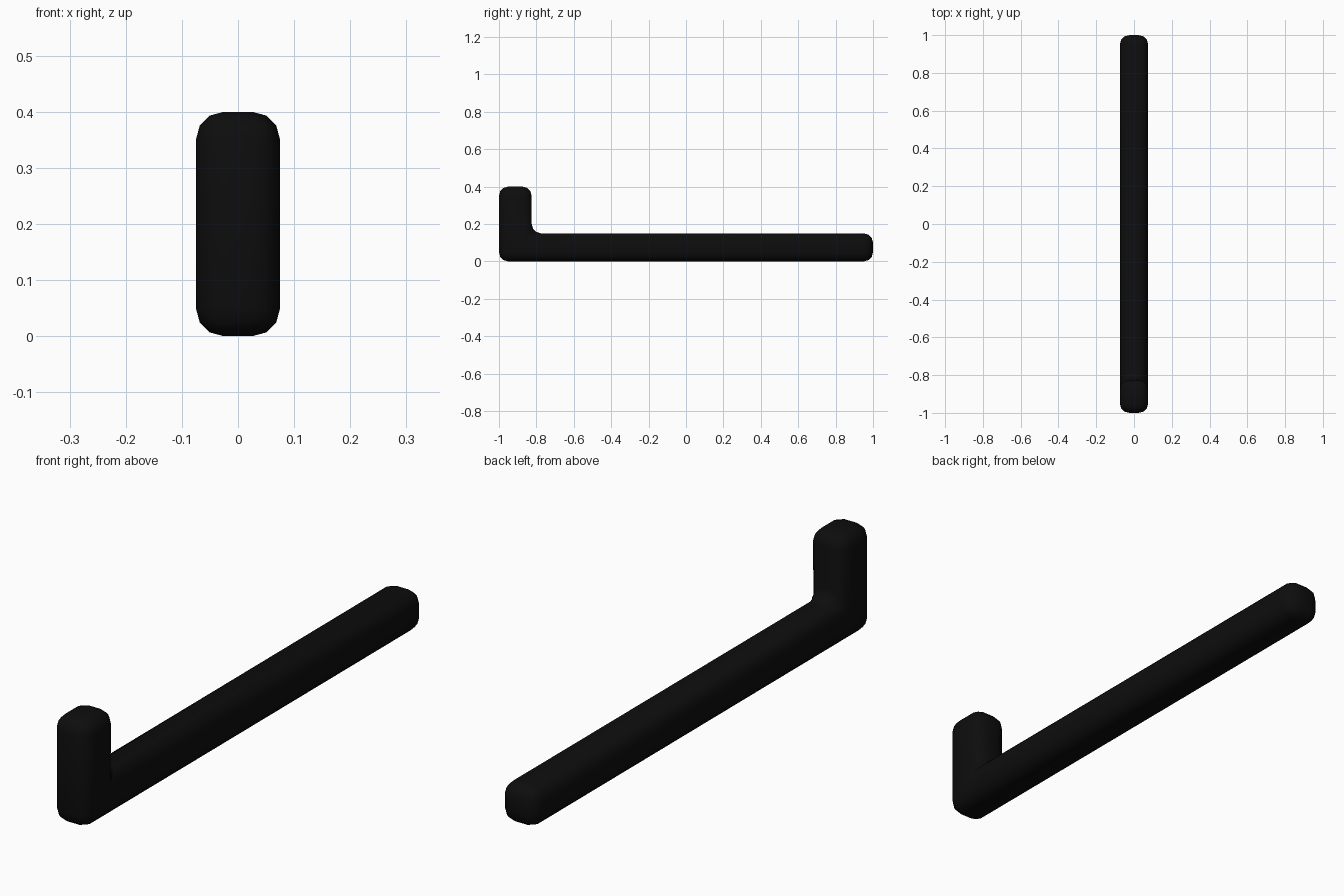
import bpy, bmesh, math

if "Cube" in bpy.data.objects:
    bpy.data.objects.remove(bpy.data.objects["Cube"])

W = 0.15        # bar width in x
BAR_H = 0.15    # height of the long bar
POST_H = 0.40   # height of the upturned end
POST_Y = -0.825 # inner face of the upturned end

# L-shaped side profile (y, z), extruded across x
profile = [(-1, 0), (1, 0), (1, BAR_H), (POST_Y, BAR_H), (POST_Y, POST_H), (-1, POST_H)]
bm = bmesh.new()
face = bm.faces.new([bm.verts.new((-W / 2, y, z)) for y, z in profile])
ext = bmesh.ops.extrude_face_region(bm, geom=[face])
verts = [g for g in ext["geom"] if isinstance(g, bmesh.types.BMVert)]
bmesh.ops.translate(bm, verts=verts, vec=(W, 0, 0))
bmesh.ops.recalc_face_normals(bm, faces=bm.faces)
mesh = bpy.data.meshes.new("hook_bar")
bm.to_mesh(mesh)
bm.free()
bar = bpy.data.objects.new("hook_bar", mesh)
bpy.context.collection.objects.link(bar)

# Rounded edges, including the inner corner
bevel = bar.modifiers.new("rounded_edges", 'BEVEL')
bevel.width = 0.05
bevel.segments = 3
bevel.limit_method = 'ANGLE'
bevel.angle_limit = math.radians(30)
bpy.context.view_layer.objects.active = bar
bar.select_set(True)
bpy.ops.object.modifier_apply(modifier=bevel.name)
bpy.ops.object.shade_smooth_by_angle(angle=math.radians(45))

# Black finish
mat = bpy.data.materials.new("black")
mat.diffuse_color = (0.004, 0.004, 0.004, 1)
mat.use_nodes = True
mat.node_tree.nodes["Principled BSDF"].inputs["Base Color"].default_value = mat.diffuse_color
bar.data.materials.append(mat)
